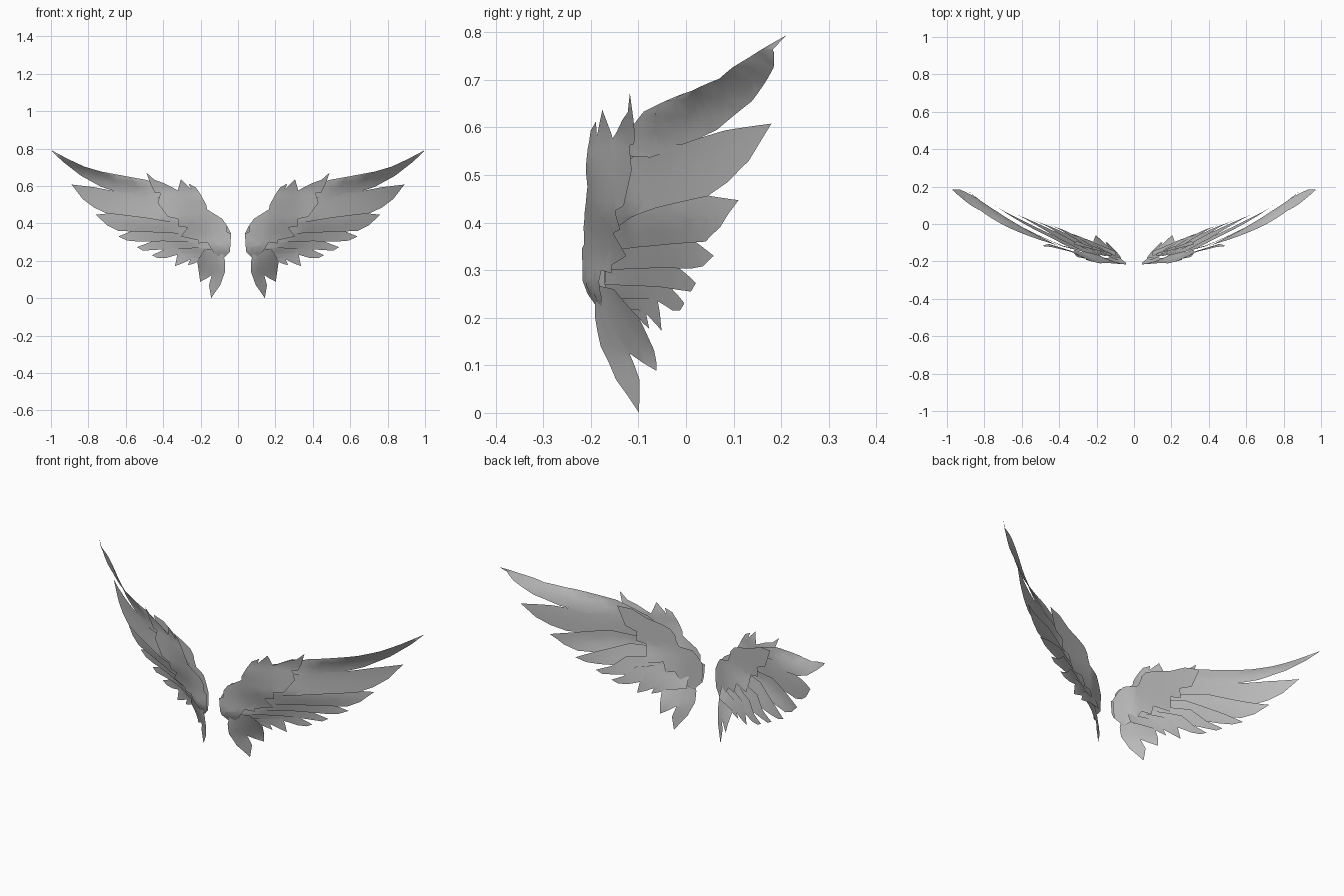
import bpy, bmesh, math
from mathutils import Vector

cube = bpy.data.objects.get("Cube")
if cube:
    bpy.data.objects.remove(cube, do_unlink=True)

grey = bpy.data.materials.new("feather_grey")
grey.diffuse_color = (0.5, 0.5, 0.5, 1)
grey.use_nodes = True
bsdf = next(n for n in grey.node_tree.nodes if n.type == 'BSDF_PRINCIPLED')
bsdf.inputs["Base Color"].default_value = (0.5, 0.5, 0.5, 1)
bsdf.inputs["Roughness"].default_value = 0.8

HUB = Vector((0.12, 0.38))      # point the feathers fan out from


def clamp(v):
    return max(0.0, min(1.0, v))


def sweep(x):
    """Backward curve of the wing's leading edge."""
    return -0.215 + 0.235 * x + 0.19 * x ** 4


def lean(x, z):
    """Extra backward lean of the lower inner wing."""
    return 1.2 * max(0.0, 0.42 - z) * max(0.0, x - 0.1)


def sheet(name, outline, depth, front=True):
    """Thin curved sheet: an (x, z) outline, diced and bent by depth(x, z)."""
    bm = bmesh.new()
    face = bm.faces.new([bm.verts.new((x, 0, z)) for x, z in outline])
    bmesh.ops.triangulate(bm, faces=[face])
    for axis in (Vector((1, 0, 0)), Vector((0, 0, 1))):
        for i in range(1, 30):
            bmesh.ops.bisect_plane(bm, geom=bm.verts[:] + bm.edges[:] + bm.faces[:],
                                   dist=1e-5, plane_co=axis * i * 0.0347, plane_no=axis)
    bm.normal_update()
    for f in bm.faces:
        if (f.normal.y < 0) != front:
            f.normal_flip()
    for v in bm.verts:
        v.co.y = depth(v.co.x, v.co.z)
    mesh = bpy.data.meshes.new(name)
    bm.to_mesh(mesh)
    bm.free()
    for p in mesh.polygons:
        p.use_smooth = True
    mesh.materials.append(grey)
    obj = bpy.data.objects.new(name, mesh)
    bpy.context.collection.objects.link(obj)
    mirror = obj.modifiers.new("both_wings", 'MIRROR')
    mirror.use_axis[0] = True
    mirror.use_mirror_merge = False


def feather(name, layer, cup, tip, upper, lower):
    """Feather: upper edge from root to tip, lower edge back to the root."""
    reach = (Vector(tip) - HUB).length

    def depth(x, z):
        d = (Vector((x, z)) - HUB).length / reach
        t = clamp((d - 0.35) / 0.65) ** 0.8
        drop = max(0.0, 0.505 + 0.2 * x + 0.07 * x ** 3 - z)
        bend = cup * t * (1 - math.exp(-drop / 0.05))
        return sweep(x) + lean(x, z) * (1 - t) + bend + 0.002 * layer

    sheet(name, upper + [tip] + lower, depth)


# Flight feathers, from the leading edge down
feather("primary_feather_1", 0, 0.12, (1.0, 0.793),
        [(.2, .48), (.33, .57), (.49, .633), (.57, .647), (.66, .66), (.73, .677),
         (.82, .703), (.91, .745)],
        [(.965, .757), (.93, .725), (.84, .655), (.73, .595), (.62, .56), (.49, .537),
         (.385, .54), (.2, .42)])
feather("primary_feather_2", 1, 0.07, (.89, .608),
        [(.18, .46), (.45, .56), (.62, .565), (.77, .594)],
        [(.83, .53), (.77, .485), (.705, .455), (.5, .43), (.2, .38)])
feather("primary_feather_3", 2, 0.08, (.76, .447),
        [(.18, .42), (.5, .48), (.68, .455)],
        [(.70, .39), (.64, .36), (.5, .355), (.18, .34)])
feather("primary_feather_4", 3, 0.085, (.64, .33),
        [(.15, .40), (.4, .42), (.56, .363)],
        [(.59, .308), (.53, .303), (.4, .305), (.15, .30)])
feather("secondary_feather_1", 4, 0.085, (.54, .273),
        [(.15, .36), (.4, .36), (.465, .302)],
        [(.51, .255), (.45, .258), (.35, .265), (.13, .27)])
feather("secondary_feather_2", 5, 0.085, (.46, .23),
        [(.13, .34), (.35, .31), (.40, .258)],
        [(.43, .215), (.385, .215), (.3, .24), (.12, .24)])
feather("secondary_feather_3", 6, 0.07, (.337, .172),
        [(.12, .31), (.3, .28), (.325, .23)],
        [(.29, .19), (.24, .215), (.12, .22)])
feather("secondary_feather_4", 7, 0.06, (.268, .176),
        [(.10, .28), (.22, .26), (.252, .215)],
        [(.23, .188), (.2, .205), (.1, .22)])


def tail_depth(x, z):
    inner = sweep(x) + lean(x, z)
    return inner + clamp((0.27 - z) / 0.15) * (-0.218 + 0.822 * x - 0.131 * z - inner) + 0.002


# Tail feathers at the foot of each wing
sheet("tail_feathers",
      [(.09, .27), (.18, .26), (.218, .20), (.2, .15), (.202, .088), (.17, .105),
       (.14, .125), (.155, .07), (.143, 0.0), (.12, .035), (.095, .07), (.07, .14),
       (.07, .20)],
      tail_depth)

# Short covert feathers: ragged outer edge shared by front and back
ragged_edge = [(.47, .615), (.445, .565), (.415, .562), (.43, .51), (.37, .485),
               (.375, .435), (.322, .425), (.318, .385), (.27, .378), (.305, .33),
               (.225, .345), (.21, .293), (.165, .30), (.13, .245), (.1, .25),
               (.09, .21), (.075, .215)]
root_edge = [(.043, .25), (.05, .30), (.037, .345), (.06, .355), (.06, .39),
             (.085, .425), (.15, .442), (.165, .475), (.17, .50)]
spiky_top = [(.2, .555), (.225, .592), (.262, .612), (.24, .552), (.288, .577),
             (.305, .637), (.322, .577), (.395, .615), (.445, .632), (.49, .672)]
plain_top = [(.195, .53), (.24, .548), (.32, .57), (.395, .608)]


def front_depth(x, z):
    """Front coverts swell along the leading edge and flare at the top."""
    swell = math.exp(-((x - 0.2) / 0.12) ** 2) * clamp((z - 0.33) / 0.2)
    root = 0.006 * clamp((0.25 - x) / 0.1)
    tuck = 0.5 * max(0.0, 0.27 - z)
    return sweep(x) + lean(x, z) - 0.006 - 0.03 * swell - root + tuck - 0.25 * max(0.0, z - 0.58)


def back_depth(x, z):
    return sweep(x) + lean(x, z) + 0.028 * clamp((x - 0.03) / 0.1)


sheet("front_coverts", root_edge + spiky_top + ragged_edge, front_depth)
sheet("back_coverts", root_edge + plain_top + ragged_edge, back_depth, front=False)
